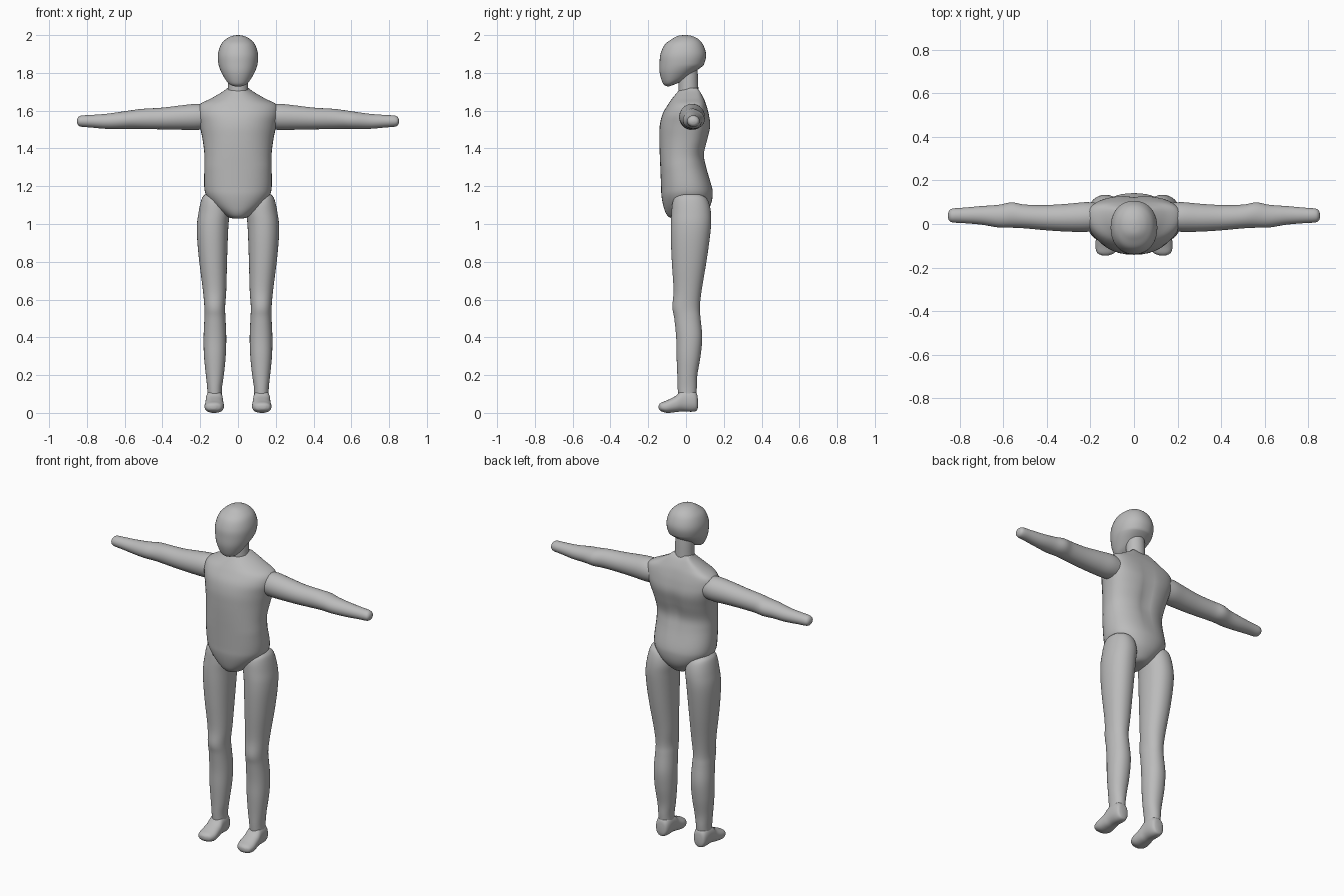
import bpy, bmesh, math

grey = bpy.data.materials.new("plain grey")
grey.diffuse_color = (0.5, 0.5, 0.5, 1)


def smooth_path(rows, steps=5):
    """Spline interpolation between cross-section rows."""
    out = []
    for i in range(len(rows) - 1):
        p0, p1 = rows[max(i - 1, 0)], rows[i]
        p2, p3 = rows[i + 1], rows[min(i + 2, len(rows) - 1)]
        for s in range(steps):
            t = s / steps
            out.append([0.5 * (2 * b + (c - a) * t + (2 * a - 5 * b + 4 * c - d) * t * t
                               + (3 * b - a - 3 * c + d) * t ** 3)
                        for a, b, c, d in zip(p0, p1, p2, p3)])
    return out + [list(rows[-1])]


def loft(name, rows, axis="z", power=2.0, mirror=False, shape=None, n=40):
    """Rows are (position, a_min, a_max, b_min, b_max) along the axis."""
    bm = bmesh.new()
    rings = []
    for t, a0, a1, b0, b1 in smooth_path(rows):
        ring = []
        for k in range(n):
            ang = 2 * math.pi * k / n
            c, s = math.cos(ang), math.sin(ang)
            a = (a0 + a1) / 2 + (a1 - a0) / 2 * math.copysign(abs(c) ** (2 / power), c)
            b = (b0 + b1) / 2 + (b1 - b0) / 2 * math.copysign(abs(s) ** (2 / power), s)
            co = {"x": (t, a, b), "y": (a, t, b), "z": (a, b, t)}[axis]
            if shape:
                co = shape(*co, c, s)
            ring.append(bm.verts.new(co))
        rings.append(ring)
    for r, q in zip(rings, rings[1:]):
        for k in range(n):
            m = (k + 1) % n
            bm.faces.new((r[k], r[m], q[m], q[k]))
    bm.faces.new(rings[0])
    bm.faces.new(rings[-1])
    bmesh.ops.recalc_face_normals(bm, faces=bm.faces)
    for f in bm.faces:
        f.smooth = True
    me = bpy.data.meshes.new(name)
    bm.to_mesh(me)
    bm.free()
    me.materials.append(grey)
    ob = bpy.data.objects.new(name, me)
    bpy.context.collection.objects.link(ob)
    if mirror:
        ob.modifiers.new("mirror", "MIRROR").use_mirror_merge = False
    return ob


def sym(rows):
    """Rows (z, half width, front y, back y) centred on x = 0."""
    return [(z, -w, w, f, b) for z, w, f, b in rows]


# head, with the jaw line rising towards the back
def jaw(x, y, z, c, s):
    low = max(0, min(1, (1.84 - z) / 0.1))
    return x, y, z + low * 0.35 * max(0, y + 0.09)


loft("head", sym([
    (1.728, 0.008, -0.09, -0.065), (1.732, 0.035, -0.11, -0.02), (1.75, 0.062, -0.125, 0.02),
    (1.80, 0.09, -0.139, 0.07), (1.85, 0.104, -0.14, 0.097), (1.90, 0.106, -0.135, 0.106),
    (1.95, 0.09, -0.112, 0.09), (1.98, 0.062, -0.073, 0.064), (1.995, 0.032, -0.045, 0.032),
    (2.0, 0.006, -0.016, 0.006)]), power=2.15, shape=jaw)

# neck
loft("neck", sym([(1.66, 0.055, -0.04, 0.068), (1.72, 0.053, -0.04, 0.065),
                  (1.78, 0.052, -0.04, 0.063), (1.83, 0.05, -0.04, 0.06)]))


# torso, with shoulders set back and a groove along the spine
def back(x, y, z, c, s):
    up = max(0, min(1, (z - 1.3) / 0.25))
    y += 0.03 * up * c * c
    if s > 0:
        run = max(0, 1 - abs(z - 1.42) / 0.24)
        y -= 0.014 * run * math.exp(-(x / 0.03) ** 2)
    return x, y, z


loft("torso", sym([
    (1.028, 0.02, -0.055, 0.03), (1.036, 0.05, -0.088, 0.075), (1.06, 0.085, -0.108, 0.105),
    (1.10, 0.132, -0.121, 0.13), (1.15, 0.168, -0.13, 0.141), (1.20, 0.179, -0.132, 0.137),
    (1.30, 0.178, -0.136, 0.11), (1.37, 0.178, -0.139, 0.099), (1.45, 0.188, -0.141, 0.117),
    (1.52, 0.203, -0.139, 0.13), (1.58, 0.217, -0.125, 0.122), (1.63, 0.207, -0.097, 0.108),
    (1.665, 0.142, -0.073, 0.094), (1.70, 0.082, -0.044, 0.074), (1.72, 0.056, -0.028, 0.055)]),
    power=2.25, shape=back)

# arms
loft("arm", [
    (0.16, -0.03, 0.095, 1.505, 1.63), (0.22, -0.036, 0.10, 1.498, 1.636),
    (0.30, -0.035, 0.093, 1.499, 1.628), (0.40, -0.029, 0.087, 1.501, 1.616),
    (0.50, -0.02, 0.089, 1.503, 1.61), (0.56, -0.017, 0.099, 1.503, 1.603),
    (0.62, -0.016, 0.088, 1.503, 1.594), (0.70, -0.003, 0.082, 1.504, 1.583),
    (0.78, 0.004, 0.075, 1.511, 1.577), (0.83, 0.007, 0.071, 1.515, 1.574),
    (0.847, 0.015, 0.062, 1.524, 1.564), (0.853, 0.032, 0.045, 1.539, 1.55)],
    axis="x", mirror=True)

# legs
loft("leg", [
    (0.07, 0.085, 0.162, -0.04, 0.052), (0.13, 0.085, 0.163, -0.044, 0.057),
    (0.20, 0.075, 0.17, -0.046, 0.06), (0.30, 0.065, 0.18, -0.05, 0.077),
    (0.40, 0.062, 0.182, -0.052, 0.086), (0.50, 0.066, 0.178, -0.062, 0.077),
    (0.56, 0.068, 0.178, -0.072, 0.073), (0.65, 0.062, 0.186, -0.066, 0.083),
    (0.80, 0.058, 0.205, -0.075, 0.108), (0.92, 0.054, 0.216, -0.08, 0.125),
    (1.00, 0.05, 0.217, -0.08, 0.133), (1.06, 0.044, 0.209, -0.077, 0.132),
    (1.11, 0.05, 0.199, -0.072, 0.122), (1.14, 0.07, 0.189, -0.06, 0.105),
    (1.155, 0.11, 0.176, -0.035, 0.075)], power=2.15, mirror=True)

# feet
loft("foot", [
    (0.063, 0.112, 0.138, 0.03, 0.07), (0.056, 0.092, 0.158, 0.012, 0.105),
    (0.03, 0.082, 0.167, 0.006, 0.125), (-0.02, 0.08, 0.17, 0.008, 0.122),
    (-0.055, 0.077, 0.173, 0.004, 0.09), (-0.10, 0.075, 0.177, 0.0, 0.067),
    (-0.13, 0.088, 0.17, 0.008, 0.055), (-0.142, 0.11, 0.152, 0.018, 0.045),
    (-0.145, 0.125, 0.138, 0.027, 0.036)], axis="y", power=2.3, mirror=True)
